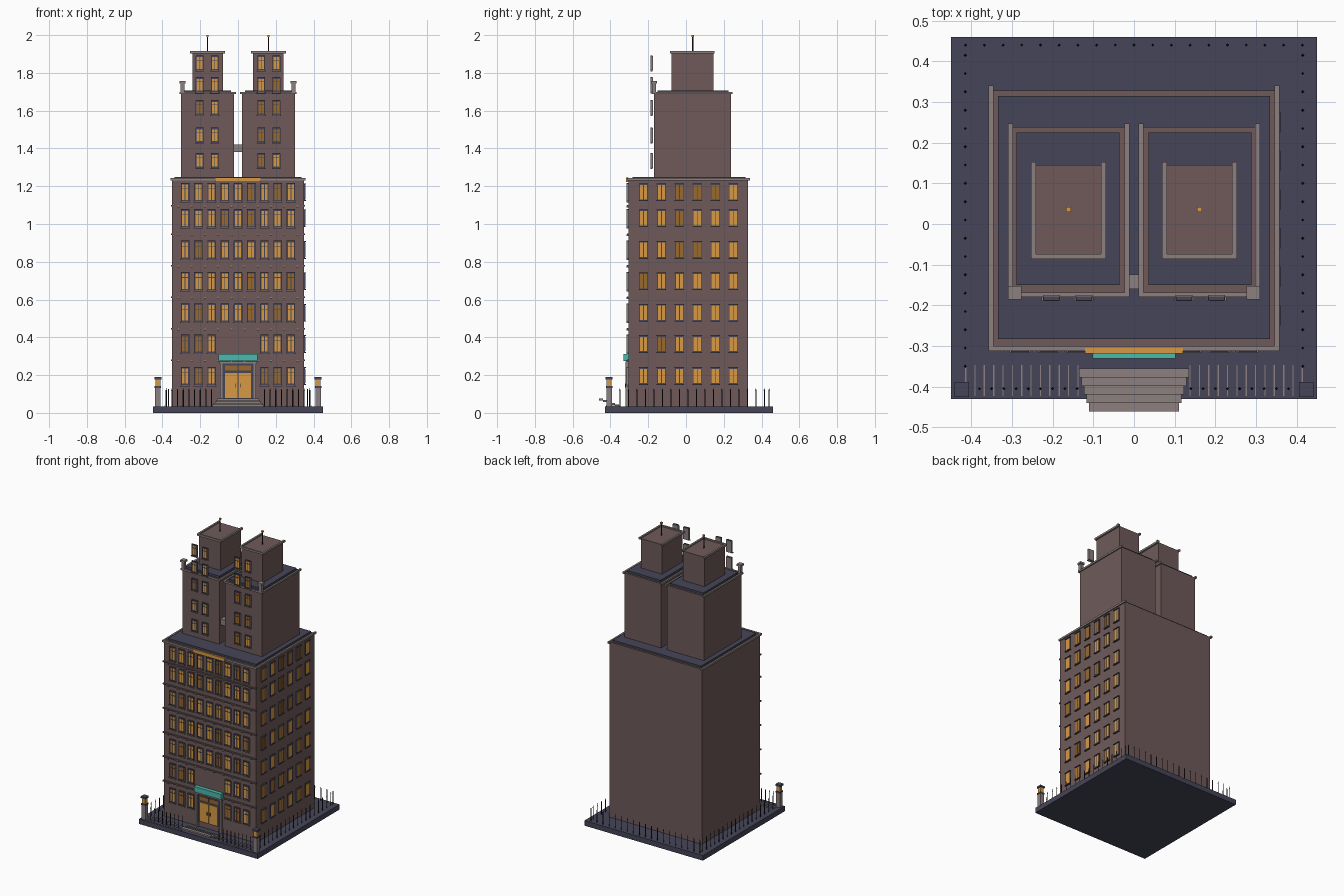
import bpy, bmesh, random
from mathutils import Matrix, Vector

random.seed(4)
if "Cube" in bpy.data.objects:
    bpy.data.objects.remove(bpy.data.objects["Cube"])


def material(name, hex_code):
    # sRGB hex to linear colour
    srgb = [int(hex_code[i:i + 2], 16) / 255 for i in (0, 2, 4)]
    col = [c / 12.92 if c < 0.04 else ((c + 0.055) / 1.055) ** 2.4 for c in srgb] + [1]
    m = bpy.data.materials.new(name)
    m.use_nodes = True
    m.diffuse_color = col
    m.node_tree.nodes["Principled BSDF"].inputs["Base Color"].default_value = col
    return m


BRICK = material("brown brick", "6E5A59")
SLATE = material("slate blue", "454558")
STONE = material("grey stone", "8C8080")
AMBER = material("lit amber", "D99A45")
DIM = material("dim amber", "9A6A2E")
TEAL = material("teal", "4DB8AC")
IRON = material("dark iron", "23232D")


class Part:
    """Collects boxes and rods into a single named object."""

    def __init__(self, name, mat):
        self.name, self.mat, self.bm = name, mat, bmesh.new()

    def box(self, x0, x1, y0, y1, z0, z1):
        size = Vector((x1 - x0, y1 - y0, z1 - z0))
        mid = Vector((x0 + x1, y0 + y1, z0 + z1)) / 2
        bmesh.ops.create_cube(self.bm, size=1, matrix=Matrix.Translation(mid) @ Matrix.Diagonal(size).to_4x4())
        return self

    def rod(self, x, y, z0, z1, r, tip=None, sides=6):
        bmesh.ops.create_cone(self.bm, cap_ends=True, segments=sides, radius1=r,
                              radius2=r if tip is None else tip, depth=z1 - z0,
                              matrix=Matrix.Translation((x, y, (z0 + z1) / 2)))
        return self

    def done(self):
        mesh = bpy.data.meshes.new(self.name)
        self.bm.to_mesh(mesh)
        self.bm.free()
        mesh.materials.append(self.mat)
        ob = bpy.data.objects.new(self.name, mesh)
        bpy.context.collection.objects.link(ob)


def cornice(part, x0, x1, y0, y1, z0, z1, w=0.012):
    # trim on the front and both sides, open at the back
    part.box(x0, x0 + w, y0, y1, z0, z1).box(x1 - w, x1, y0, y1, z0, z1)
    part.box(x0 + w, x1 - w, y0, y0 + w, z0, z1)


# Plinth and masses
Part("plinth", SLATE).box(-0.45, 0.45, -0.43, 0.46, 0, 0.035).done()
Part("main_block", BRICK).box(-0.35, 0.35, -0.305, 0.328, 0.035, 1.238).done()
Part("main_roof", SLATE).box(-0.335, 0.335, -0.283, 0.315, 1.238, 1.25).done()
trim = Part("cornices", STONE)
cornice(trim, -0.358, 0.358, -0.312, 0.34, 1.23, 1.243)

# Twin towers with set-back tops
for side, s in (("left", 1), ("right", -1)):
    def span(a, b):
        return sorted((a * s, b * s))
    Part(side + "_tower", BRICK).box(*span(0.022, 0.302), -0.17, 0.238, 1.238, 1.692).done()
    Part(side + "_tower_roof", SLATE).box(*span(0.036, 0.289), -0.15, 0.225, 1.692, 1.706).done()
    Part(side + "_tower_top", BRICK).box(*span(0.08, 0.242), -0.077, 0.145, 1.7, 1.908).done()
    cornice(trim, *span(0.011, 0.31), -0.18, 0.247, 1.687, 1.699)
    cornice(trim, *span(0.069, 0.253), -0.086, 0.152, 1.903, 1.916)
    Part(side + "_antenna", IRON).rod(s * 0.161, 0.036, 1.905, 1.99, 0.003).done()
    Part(side + "_beacon", AMBER).box(*span(0.155, 0.167), 0.03, 0.042, 1.99, 2.0).done()
    pinnacle = Part(side + "_pinnacle", STONE)
    pinnacle.box(*span(0.283, 0.304), -0.18, -0.158, 1.69, 1.745)
    pinnacle.box(*span(0.277, 0.31), -0.186, -0.153, 1.745, 1.758).done()
trim.done()
Part("tower_bridge", STONE).box(-0.022, 0.022, -0.16, -0.124, 1.38, 1.42).done()

# Windows: u runs along the wall, d is distance out from it
frames = Part("window_frames", SLATE)
surrounds = Part("window_surrounds", STONE)
lit = Part("lit_panes", AMBER)
dim = Part("dim_panes", DIM)


def wall_box(part, wall, at, u0, u1, d0, d1, z0, z1):
    if wall == "front":
        part.box(u0, u1, at - d1, at - d0, z0, z1)
    else:
        part.box(at + d0, at + d1, u0, u1, z0, z1)


def window(wall, at, u, z, w, h, dressed):
    def add(part, *dims):
        wall_box(part, wall, at, *dims)
    a, b, c, d = u - w / 2, u + w / 2, z - h / 2, z + h / 2
    add(frames, a, b, 0, 0.005, c, d)
    glass = dim if random.random() < 0.2 else lit
    add(glass, a + 0.004, u - 0.002, 0.005, 0.007, c + 0.004, d - 0.004)
    add(glass, u + 0.002, b - 0.004, 0.005, 0.007, c + 0.004, d - 0.004)
    add(frames, a - 0.002, b + 0.002, 0, 0.01, d, d + 0.005)
    add(frames, a - 0.002, b + 0.002, 0, 0.01, c - 0.005, c)
    if dressed:
        add(frames, a + 0.003, b - 0.003, 0.005, 0.009, z + h * 0.2, z + h * 0.24)
        for e in (a - 0.003, b):
            add(surrounds, e, e + 0.003, 0, 0.009, c, d)
        add(surrounds, a - 0.006, b + 0.006, 0, 0.011, c - 0.01, c - 0.005)


floors = [0.195, 0.365, 0.53, 0.697, 0.863, 1.03, 1.168]
for z in floors:
    for i in range(-4, 5):
        if z > 0.4 or abs(i) > 1:
            window("front", -0.305, i * 0.07, z, 0.04, 0.088, True)
    for i in range(6):
        window("side", 0.35, -0.225 + i * 0.095, z, 0.046, 0.084, False)
for z in (1.335, 1.47, 1.616, 1.737, 1.852):
    for x in (-0.203, -0.123, 0.123, 0.203):
        window("front", -0.178, x, z, 0.036, 0.07, True)
        surrounds.box(x - 0.021, x + 0.021, -0.178, -0.174, z - 0.038, z + 0.038)
for part in (frames, surrounds, lit, dim):
    part.done()

# String courses with small brackets on the front
courses = Part("string_courses", BRICK)
brackets = Part("course_brackets", STONE)
for lo, hi in zip(floors, floors[1:]):
    z = (lo + hi) / 2 - 0.006
    courses.box(-0.355, 0.355, -0.312, -0.3, z, z + 0.008)
    for i in range(-5, 5):
        x = i * 0.07 + 0.035
        brackets.box(x - 0.005, x + 0.005, -0.315, -0.305, z - 0.005, z + 0.005)
courses.done()
brackets.done()

# Entrance
Part("door_frame", SLATE).box(-0.082, 0.082, -0.313, -0.3, 0.075, 0.265).done()
pillars = Part("door_surround", STONE)
for x in (-0.095, 0.083):
    pillars.box(x, x + 0.012, -0.32, -0.3, 0.035, 0.265)
pillars.box(-0.1, 0.1, -0.32, -0.3, 0.262, 0.272).done()
doors = Part("doors", AMBER)
lights = Part("transom_lights", DIM)
handles = Part("door_handles", IRON)
for s in (-1, 1):
    a, b = sorted((s * 0.003, s * 0.068))
    doors.box(a, b, -0.318, -0.31, 0.08, 0.21)
    lights.box(a, b, -0.316, -0.31, 0.225, 0.25)
    handles.box(s * 0.012 - 0.002, s * 0.012 + 0.002, -0.322, -0.318, 0.135, 0.155)
for part in (doors, lights, handles):
    part.done()
Part("entrance_sign", TEAL).box(-0.102, 0.102, -0.331, -0.305, 0.276, 0.313).done()
Part("roof_sign", AMBER).box(-0.12, 0.12, -0.318, -0.305, 1.223, 1.246).done()

# Entrance steps, narrowing outward
steps = Part("steps", STONE)
for i in range(5):
    w, y, z = 0.135 - i * 0.006, -0.355 - i * 0.021, 0.042 + i * 0.008
    steps.box(-w, w, y - 0.022, y, z - 0.008, z + 0.003)
steps.done()

# Front paving strips
paving = Part("paving_strips", STONE)
for i in range(-18, 19):
    x = i * 0.023
    if abs(x) > 0.135:
        paving.box(x - 0.0015, x + 0.0015, -0.423, -0.347, 0.035, 0.038)
paving.done()

# Iron pickets around the plinth
fence = Part("fence", IRON)


def picket(x, y):
    fence.rod(x, y, 0.035, 0.115, 0.0028, sides=4).rod(x, y, 0.115, 0.132, 0.004, 0, sides=4)


for i in range(-9, 10):
    picket(i * 0.046, 0.44)
    picket(-0.415, i * 0.045 + 0.01)
    picket(0.415, i * 0.045 + 0.01)
for i in range(14, 40, 3):
    picket(i * 0.01, -0.405)
    picket(-i * 0.01, -0.405)
fence.done()

# Gate posts with lanterns
posts = Part("gate_posts", STONE)
lamps = Part("lanterns", AMBER)
caps = Part("lantern_caps", SLATE)
for x in (-0.424, 0.424):
    posts.box(x - 0.015, x + 0.015, -0.422, -0.392, 0.035, 0.132)
    caps.box(x - 0.017, x + 0.017, -0.424, -0.39, 0.132, 0.142)
    lamps.box(x - 0.013, x + 0.013, -0.42, -0.394, 0.142, 0.178)
    caps.box(x - 0.018, x + 0.018, -0.425, -0.389, 0.178, 0.19)
for part in (posts, lamps, caps):
    part.done()
